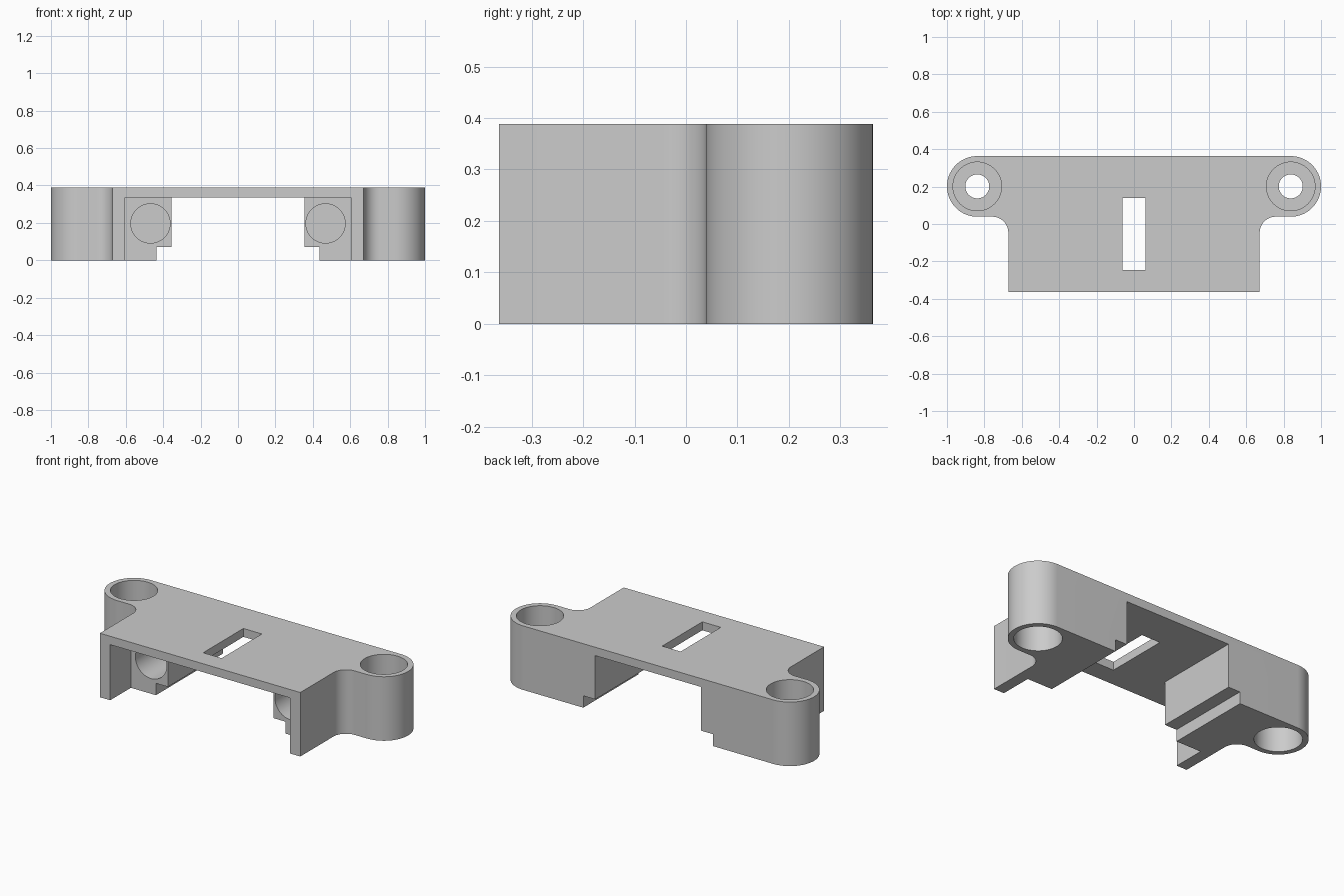
import bpy, bmesh
from math import sin, cos, radians

cube = bpy.data.objects.get("Cube")
if cube:
    bpy.data.objects.remove(cube, do_unlink=True)

HEIGHT, DEPTH = 0.388, 0.363       # overall height, half depth
ROOF = 0.337                       # underside of the top plate
LUG_X, LUG_Y, LUG_R = 0.838, 0.201, 0.162
SIDE_X, FILLET = 0.672, 0.085

grey = bpy.data.materials.new("plain grey")
grey.use_nodes = True
grey.diffuse_color = (0.6, 0.6, 0.6, 1)
grey.node_tree.nodes["Principled BSDF"].inputs["Base Color"].default_value = (0.6, 0.6, 0.6, 1)


def arc(cx, cy, r, start, end, steps):
    angles = [radians(start + (end - start) * i / steps) for i in range(steps + 1)]
    return [(cx + r * cos(a), cy + r * sin(a)) for a in angles]


def circle(cx, cy, r):
    return arc(cx, cy, r, 0, 360, 64)[:-1]


def box(x0, x1, y0, y1):
    return [(x0, y0), (x1, y0), (x1, y1), (x0, y1)]


def mirrored(points):
    return points + [(-x, y) for x, y in reversed(points)]


def prism(name, points, low, high, axis="z"):
    """Extrude a flat profile along z, or an x-z profile along y."""
    def place(p, t):
        return (p[0], p[1], t) if axis == "z" else (p[0], t, p[1])
    bm = bmesh.new()
    rings = [[bm.verts.new(place(p, t)) for p in points] for t in (low, high)]
    for ring in rings:
        bm.faces.new(ring)
    n = len(points)
    for i in range(n):
        j = (i + 1) % n
        bm.faces.new((rings[0][i], rings[0][j], rings[1][j], rings[1][i]))
    bmesh.ops.recalc_face_normals(bm, faces=bm.faces)
    mesh = bpy.data.meshes.new(name)
    bm.to_mesh(mesh)
    bm.free()
    mesh.materials.append(grey)
    obj = bpy.data.objects.new(name, mesh)
    bpy.context.collection.objects.link(obj)
    return obj


# Bracket body: plate outline with rounded lugs and filleted inner corners
half = [(SIDE_X, -DEPTH)]
half += arc(SIDE_X + FILLET, LUG_Y - LUG_R - FILLET, FILLET, 180, 90, 16)
half += arc(LUG_X, LUG_Y, LUG_R, -90, 90, 48)
body = prism("bracket_body", mirrored(half), 0, HEIGHT)

# Stepped channel from front to back, front recess, and slot in the plate
channel = mirrored([(0.435, -0.1), (0.435, 0.072), (0.355, 0.072), (0.355, ROOF)])
cutters = [
    prism("channel_cutter", channel, -0.5, 0.5, "y"),
    prism("front_recess_cutter", box(-0.603, 0.603, -0.1, ROOF), -0.5, -0.165, "y"),
    prism("slot_cutter", box(-0.062, 0.062, -0.245, 0.14), 0.2, 0.5),
]

# Lug screw holes with counterbores above and below, and blind front sockets
for side in (-1, 1):
    x = side * LUG_X
    cutters += [
        prism("screw_hole_cutter", circle(x, LUG_Y, 0.064), -0.1, 0.5),
        prism("upper_counterbore_cutter", circle(x, LUG_Y, 0.13), 0.22, 0.5),
        prism("lower_counterbore_cutter", circle(x, LUG_Y, 0.13), -0.1, 0.16),
        prism("socket_cutter", circle(side * 0.468, 0.197, 0.105), -0.3, 0.295, "y"),
    ]

bpy.ops.object.select_all(action="DESELECT")
bpy.context.view_layer.objects.active = body
body.select_set(True)
for cutter in cutters:
    cutter.hide_render = True
    mod = body.modifiers.new(cutter.name, "BOOLEAN")
    mod.operation = "DIFFERENCE"
    mod.solver = "EXACT"
    mod.object = cutter
    bpy.ops.object.modifier_apply(modifier=mod.name)
for cutter in cutters:
    bpy.data.objects.remove(cutter, do_unlink=True)

bpy.ops.object.shade_smooth_by_angle(angle=radians(30))
